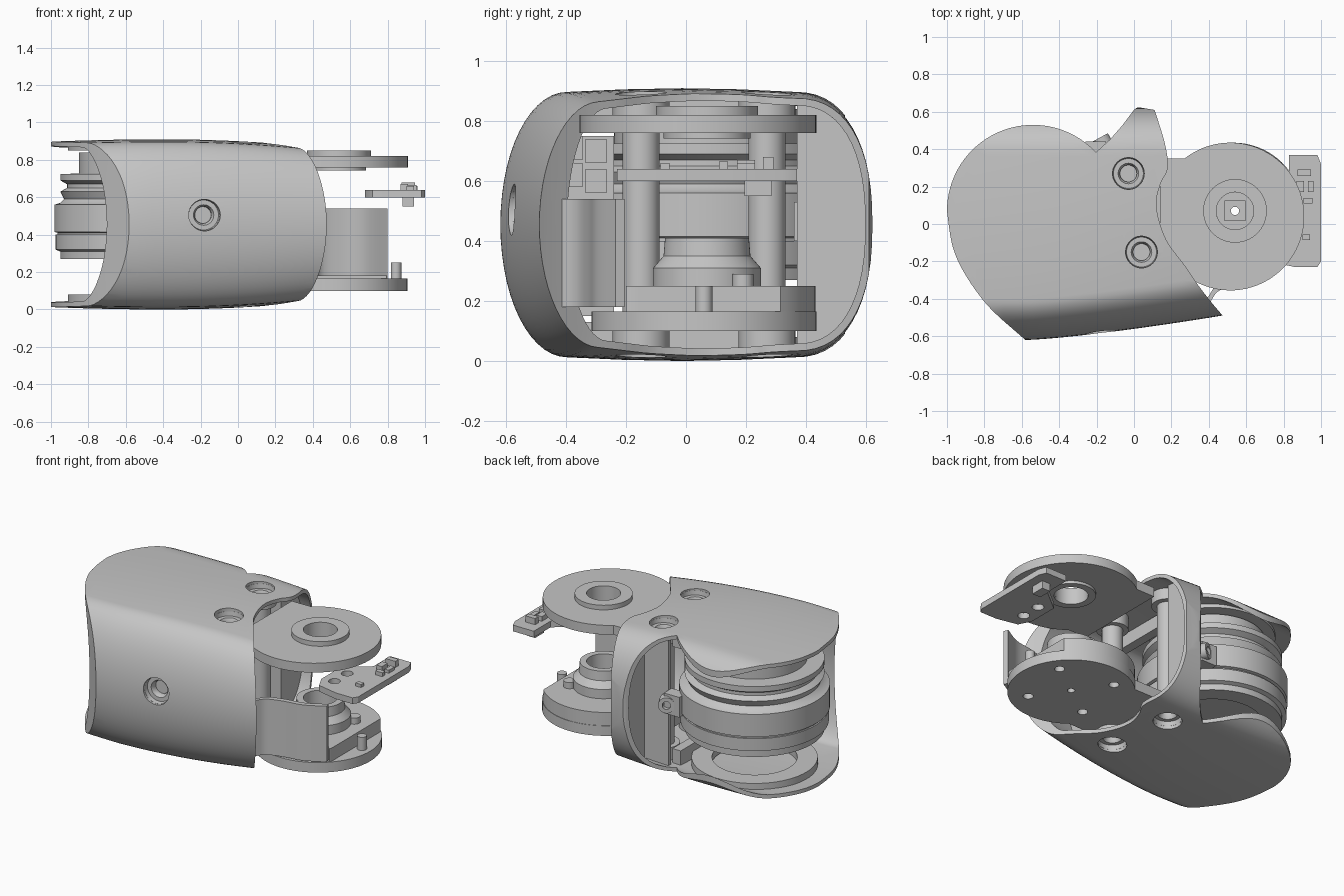
import bpy, bmesh, math
from mathutils import Vector

cube = bpy.data.objects.get("Cube")
if cube:
    bpy.data.objects.remove(cube, do_unlink=True)

grey = bpy.data.materials.new("grey_metal")
grey.use_nodes = True
TONE = (0.56, 0.56, 0.56, 1)
grey.diffuse_color = TONE
grey.node_tree.nodes["Principled BSDF"].inputs["Base Color"].default_value = TONE

MOTOR = (-0.54, 0.07)
JOINT = (0.54, 0.07)


def finish(name, bm):
    bmesh.ops.remove_doubles(bm, verts=bm.verts, dist=1e-5)
    bmesh.ops.recalc_face_normals(bm, faces=bm.faces)
    mesh = bpy.data.meshes.new(name)
    bm.to_mesh(mesh)
    bm.free()
    mesh.materials.append(grey)
    mesh.shade_smooth()
    mesh.set_sharp_from_angle(angle=math.radians(32))
    obj = bpy.data.objects.new(name, mesh)
    bpy.context.collection.objects.link(obj)
    return obj


def skin(name, rings, closed=False):
    """Join equal point loops; cap the ends, or close the last to the first."""
    bm = bmesh.new()
    loops = [[bm.verts.new(p) for p in ring] for ring in rings]
    n = len(loops[0])
    for a, b in zip(loops, loops[1:] + ([loops[0]] if closed else [])):
        for i in range(n):
            bm.faces.new((a[i], a[(i + 1) % n], b[(i + 1) % n], b[i]))
    if not closed:
        bm.faces.new(loops[0])
        bm.faces.new(loops[-1])
    return finish(name, bm)


def prism(name, pts, z0, z1):
    return skin(name, [[(x, y, z) for x, y in pts] for z in (z0, z1)])


def box(name, x0, x1, y0, y1, z0, z1):
    return prism(name, [(x0, y0), (x1, y0), (x1, y1), (x0, y1)], z0, z1)


def lathe(name, profile, centre, steps=64):
    """Turn a closed (radius, z) outline about a vertical axis."""
    rings = []
    for i in range(steps):
        a = math.tau * i / steps
        rings.append([(centre[0] + r * math.cos(a), centre[1] + r * math.sin(a), z)
                      for r, z in profile])
    return skin(name, rings, closed=True)


def cylinder(name, centre, r, z0, z1):
    return prism(name, arc(centre, r, 0, 360, 48)[:-1], z0, z1)


def tube(name, centre, r_in, r_out, z0, z1):
    return lathe(name, [(r_in, z0), (r_out, z0), (r_out, z1), (r_in, z1)], centre)


def arc(centre, r, start, end, steps=40):
    return [(centre[0] + r * math.cos(math.radians(start + (end - start) * i / steps)),
             centre[1] + r * math.sin(math.radians(start + (end - start) * i / steps)))
            for i in range(steps + 1)]


def curve_through(pts, steps=6):
    """Smooth path through a few points."""
    v = [Vector(p) for p in [pts[0]] + pts + [pts[-1]]]
    out = []
    for p0, p1, p2, p3 in zip(v, v[1:], v[2:], v[3:]):
        for i in range(steps):
            t = i / steps
            out.append(tuple(0.5 * (2 * p1 + (p2 - p0) * t + (2 * p0 - 5 * p1 + 4 * p2 - p3) * t**2
                                    + (3 * p1 - p0 - 3 * p2 + p3) * t**3)))
    return out + [pts[-1]]


def combine(obj, other, operation="DIFFERENCE"):
    mod = obj.modifiers.new("cut", "BOOLEAN")
    mod.object, mod.operation, mod.solver = other, operation, "EXACT"
    bpy.context.view_layer.update()
    mesh = bpy.data.meshes.new_from_object(obj.evaluated_get(bpy.context.evaluated_depsgraph_get()))
    obj.modifiers.clear()
    obj.data = mesh
    mesh.shade_smooth()
    mesh.set_sharp_from_angle(angle=math.radians(32))
    bpy.data.objects.remove(other, do_unlink=True)


# Barrel-shaped housing: flat top, rounded front and back, tapering along x
def section(x, inset, front_inset):
    front = -0.62 + 0.13 * max(0, (x + 0.57) / 1.04) ** 1.3
    taper = 0.036 if x > -0.4 else 0.02
    half = 0.455 - taper * ((x + 0.4) / 0.75) ** 2 - inset
    y_front, y_back, back = front + 0.22 + front_inset * 0.3, 0.36, 0.622 - inset
    front += front_inset
    side = half - 0.012
    upper = []
    for i in range(15):
        a = math.pi / 2 * i / 14
        upper.append((y_front + (front - y_front) * math.cos(a), side * math.sin(a)))
    for t in (0.25, 0.5, 0.75):
        upper.append((y_front + (y_back - y_front) * t, side + 0.012 * math.sin(math.pi * t)))
    for i in range(15):
        a = math.pi / 2 * (1 - i / 14)
        upper.append((y_back + (back - y_back) * math.cos(a) ** 0.85, side * math.sin(a) ** 0.85 if i < 14 else 0))
    lower = [(y, -z) for y, z in reversed(upper[1:-1])]
    return [(x, y, 0.455 + z) for y, z in upper + lower]


def barrel(name, inset, front_inset):
    return skin(name, [section(-1.1 + 0.08 * i, inset, front_inset) for i in range(23)])


housing = barrel("housing", 0, 0)
combine(housing, barrel("hollow", 0.024, 0.105))
left_edge = curve_through([(-1, 0.07), (-0.975, -0.1), (-0.93, -0.22), (-0.85, -0.35),
                           (-0.75, -0.47), (-0.57, -0.63), (-0.45, -0.75)], 4)
right_edge = curve_through([(0.6, -0.61), (0.475, -0.49), (0.36, -0.35), (0.27, -0.22), (0.17, -0.08),
                            (0.12, 0.09), (0.14, 0.21), (0.18, 0.3), (0.165, 0.43), (0.11, 0.61)])
outline = arc(MOTOR, 0.46, 43, 178) + left_edge + right_edge + [(0.02, 0.625), (0, 0.61), (-0.06, 0.53), (-0.13, 0.45)]
combine(housing, prism("outline", outline, -0.2, 1.2), "INTERSECT")

# Screw recesses in top, bottom and front
SCREWS = [(-0.03, 0.27), (0.04, -0.15)]
for c in SCREWS:
    combine(housing, cylinder("hole", c, 0.085, -0.2, 1.2))


def face_front(obj):
    obj.rotation_euler = (math.pi / 2, 0, 0.12)
    obj.location = (-0.19, -0.49, 0.505)


front_hole = cylinder("hole", (0, 0), 0.085, -0.1, 0.15)
face_front(front_hole)
combine(housing, front_hole)
CUP = [(0, -0.11), (0.095, -0.11), (0.095, -0.022), (0.084, -0.022), (0.08, -0.05),
       (0.055, -0.05), (0.045, -0.07), (0.045, -0.09), (0, -0.09)]
for k, c in enumerate(SCREWS):
    lathe(f"top_screw_seat_{k}", [(r, 0.9 + z) for r, z in CUP], c, 40)
    lathe(f"bottom_screw_seat_{k}", [(r, 0.01 - z) for r, z in CUP], c, 40)
    cylinder(f"pillar_{k}", c, 0.062, 0.11, 0.8)
face_front(lathe("front_screw_seat", [(r, 0.1 + z) for r, z in CUP], (0, 0), 40))

# Rear wing panel and its screw block
panel = box("wing_panel", 0.02, 0.05, 0.37, 0.7, 0, 0.95)
combine(panel, barrel("limit", 0.015, 0.015), "INTERSECT")
box("screw_block", -0.26, -0.15, 0.36, 0.44, 0.4, 0.53)
nut = tube("block_screw", (0, 0), 0.025, 0.05, 0, 0.07)
nut.rotation_euler = (-math.pi / 2, 0, 0.5)
nut.location = (-0.15, 0.4, 0.465)
box("wing_rib", -0.15, 0.03, 0.37, 0.395, 0.03, 0.87)

# Cross ribs joining the housing to the two joint plates
for name, z0, z1 in (("lower_cross_rib", 0.03, 0.13), ("upper_cross_rib", 0.79, 0.875)):
    box(name, -0.2, -0.14, -0.34, 0.34, z0, z1)

# Motor drum with grooves, hub above it and bearing ring below it
lathe("motor_drum", [(0, 0.29), (0.3, 0.29), (0.3, 0.27), (0.41, 0.27), (0.41, 0.31), (0.435, 0.32),
                     (0.435, 0.4), (0.425, 0.4), (0.425, 0.41), (0.442, 0.415), (0.442, 0.56),
                     (0.41, 0.57), (0.39, 0.59), (0.4, 0.61), (0.41, 0.63), (0.375, 0.65),
                     (0.375, 0.67), (0.41, 0.69), (0.41, 0.725), (0, 0.73)], MOTOR, 80)
tube("motor_hub", MOTOR, 0.18, 0.31, 0.72, 0.84)
tube("upper_bearing_ring", MOTOR, 0.22, 0.37, 0.85, 0.877)
tube("lower_bearing_ring", MOTOR, 0.25, 0.37, 0.033, 0.08)

# Upper joint plate with bored boss
fork = [(0.14, 0.35)] + arc((0.515, 0.04), 0.395, 128, -128, 56) + [(0.14, -0.27)]
upper_plate = prism("upper_joint_plate", fork, 0.76, 0.82)
combine(upper_plate, cylinder("bore", JOINT, 0.1, 0.7, 0.9))
tube("upper_boss", JOINT, 0.1, 0.17, 0.815, 0.85)
tube("upper_collar", JOINT, 0.1, 0.145, 0.742, 0.765)

# Lower joint disc, raised bed, bearing boss and the square pad inside it
lower_fork = [(0.06, 0.32)] + arc((0.53, 0.06), 0.375, 136, -128, 56) + [(0.06, -0.24)]
lower_plate = prism("lower_joint_plate", lower_fork, 0.1, 0.165)
for a in (35, 125, 215, 305):
    p = arc(JOINT, 0.26, a, a, 1)[0]
    combine(lower_plate, cylinder("bolt_hole", p, 0.03, 0.05, 0.14))
bed = arc((0.53, 0.06), 0.372, 140, -70, 50)
raised = prism("raised_bed", [(min(x, 0.8), max(y, -0.2)) for x, y in bed] + [(0.3, -0.2)], 0.16, 0.25)
pad = box("square_pad", 0.485, 0.595, 0.015, 0.125, 0.245, 0.27)
for part in (lower_plate, raised, pad):
    combine(part, cylinder("pin_hole", JOINT, 0.022, 0, 0.5))
lathe("lower_boss", [(0.1, 0.24), (0.18, 0.24), (0.18, 0.31), (0.145, 0.35), (0.14, 0.41), (0.1, 0.41)], JOINT)
cylinder("stop_pin", (0.845, 0.06), 0.028, 0.16, 0.25)
cylinder("bed_knob", (0.7, 0.19), 0.035, 0.24, 0.29)

# Circuit board carried between the plates
board = prism("circuit_board", [(0.68, -0.12), (0.72, -0.2), (0.86, -0.23), (0.98, -0.23), (1, -0.2), (1, 0.32),
                                (0.98, 0.37), (0.83, 0.37), (0.83, 0.2), (0.68, 0.08)], 0.6, 0.64)
for y in (-0.1, 0.03):
    combine(board, cylinder("board_hole", (0.76, y), 0.035, 0.5, 0.7))
for k, (x, y, w, d, z0, z1) in enumerate([(0.91, 0.275, 0.07, 0.035, 0.64, 0.68), (0.89, 0.2, 0.04, 0.06, 0.64, 0.67),
                                          (0.945, 0.2, 0.03, 0.06, 0.64, 0.66), (0.93, 0.125, 0.05, 0.03, 0.64, 0.665),
                                          (0.92, -0.07, 0.04, 0.03, 0.64, 0.66), (0.91, 0.24, 0.06, 0.09, 0.55, 0.6)]):
    box(f"chip_{k}", x - w / 2, x + w / 2, y - d / 2, y + d / 2, z0, z1)

# Curved strap in front of the joint
path = curve_through([(0.34, -0.45), (0.4, -0.425), (0.45, -0.36), (0.55, -0.325), (0.68, -0.3), (0.8, -0.235)])
prism("front_strap", path + [(x - 0.01, y + 0.03) for x, y in reversed(path)], 0.18, 0.54)

# Cable connectors inside the housing
for k, (y, z) in enumerate([(-0.38, 0.58), (-0.38, 0.67), (-0.3, 0.56), (-0.3, 0.66)]):
    box(f"connector_{k}", 0.14, 0.24, y - 0.035, y + 0.035, z, z + 0.08)
box("connector_board", 0.1, 0.14, -0.43, -0.24, 0.15, 0.75)
